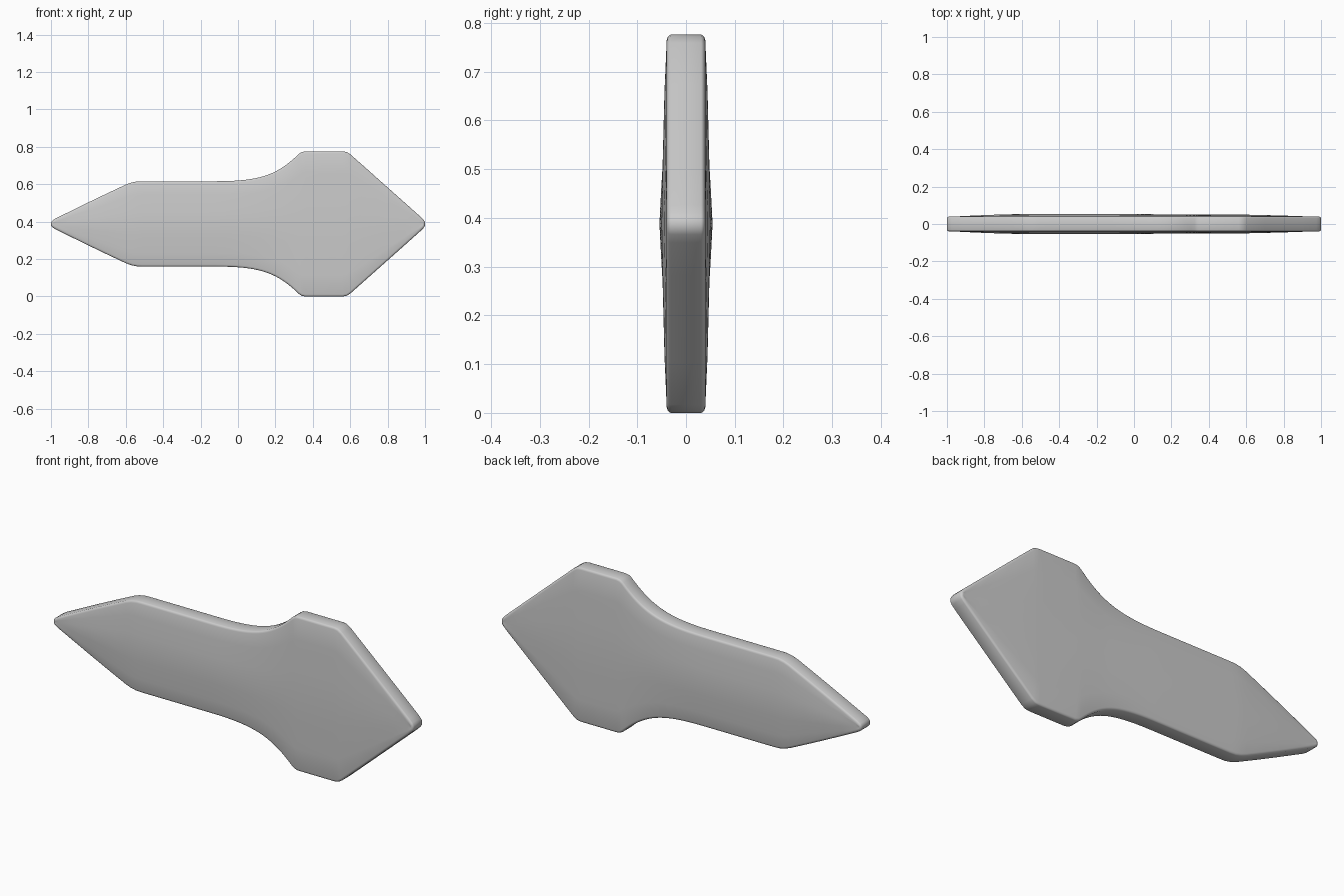
import bpy, bmesh
from mathutils import Vector
from mathutils.geometry import interpolate_bezier

if "Cube" in bpy.data.objects:
    bpy.data.objects.remove(bpy.data.objects["Cube"])

MID = 0.388   # height of the symmetry line

# Upper half outline (x, distance from symmetry line), tip to tip
half = [(-1, 0), (-0.999, 0.010), (-0.992, 0.018), (-0.975, 0.029), (-0.9, 0.066),
        (-0.8, 0.115), (-0.7, 0.163), (-0.6, 0.210), (-0.57, 0.221), (-0.54, 0.227),
        (-0.51, 0.228), (-0.4, 0.228), (-0.25, 0.228)]
flare = interpolate_bezier(Vector((-0.12, 0.228, 0)), Vector((0.12, 0.228, 0)),
                           Vector((0.21, 0.262, 0)), Vector((0.325, 0.374, 0)), 18)
half += [(p.x, p.y) for p in flare]
half += [(0.34, 0.384), (0.36, 0.388), (0.45, 0.388), (0.56, 0.388), (0.582, 0.384),
         (0.602, 0.371), (0.7, 0.284), (0.8, 0.195), (0.9, 0.106), (0.975, 0.039),
         (0.992, 0.022), (0.999, 0.011), (1, 0)]
N = len(half)


def inset(d):
    """Half outline moved inwards by d along its normals."""
    out = []
    for i, (x, h) in enumerate(half):
        if i in (0, N - 1):
            out.append((x + (d if i == 0 else -d), 0))
            continue
        a, b, c = (Vector(half[j]) for j in (i - 1, i, i + 1))
        t1, t2 = (b - a).normalized(), (c - b).normalized()
        n = Vector((-t1.y, t1.x)) + Vector((-t2.y, t2.x))
        n.normalize()
        q = b - n * d
        out.append((q.x, max(q.y, 0.002)))
    return out


def ridge(x):
    """Half thickness along the central ridge."""
    keys = [(-1, 0.038), (-0.9, 0.043), (-0.75, 0.050), (-0.55, 0.0545), (-0.1, 0.0545),
            (0.2, 0.051), (0.6, 0.050), (0.8, 0.045), (1, 0.038)]
    for (x0, y0), (x1, y1) in zip(keys, keys[1:]):
        if x <= x1:
            return y0 + (y1 - y0) * (x - x0) / (x1 - x0)
    return keys[-1][1]


bm = bmesh.new()


def ring(points, depth):
    """Closed loop of vertices: upper half, then mirrored lower half."""
    up = [bm.verts.new((x, depth(x), MID + h)) for x, h in points]
    low = [bm.verts.new((x, depth(x), MID - h)) for x, h in points[-2:0:-1]]
    return up + low


def bridge(a, b):
    for i in range(len(a)):
        j = (i + 1) % len(a)
        face = list(dict.fromkeys((a[i], a[j], b[j], b[i])))
        if len(face) > 2:
            bm.faces.new(face)


# Side wall, rounded rim and gently ridged face for the front and the back
walls = []
for s in (-1, 1):
    rings = [ring(inset(d), lambda x, y=y: s * y)
             for d, y in ((0, 0.031), (0.002, 0.035), (0.006, 0.038), (0.011, 0.0395))]
    rim = inset(0.011)
    for f, k in ((0.72, 0.42), (0.3, 0.78)):
        pts = [(x, h * f) for x, h in rim]
        rows = ring(pts, lambda x: s * (0.0395 + (ridge(x) - 0.0395) * k))
        for i in (0, N - 1):            # all rows meet at the two tips
            bm.verts.remove(rows[i])
            rows[i] = rings[3][i]
        rings.append(rows)
    spine = [rings[3][0]]
    spine += [bm.verts.new((x, s * ridge(x), MID)) for x, h in rim[1:-1]]
    spine += [rings[3][N - 1]]
    rings.append(spine + spine[-2:0:-1])
    for a, b in zip(rings, rings[1:]):
        bridge(a, b)
    walls.append(rings[0])
bridge(*walls)
bmesh.ops.recalc_face_normals(bm, faces=bm.faces)

mesh = bpy.data.meshes.new("blade")
bm.to_mesh(mesh)
bm.free()
blade = bpy.data.objects.new("blade", mesh)
bpy.context.collection.objects.link(blade)
bpy.context.view_layer.objects.active = blade
blade.select_set(True)
bpy.ops.object.shade_smooth_by_angle(angle=0.7)
